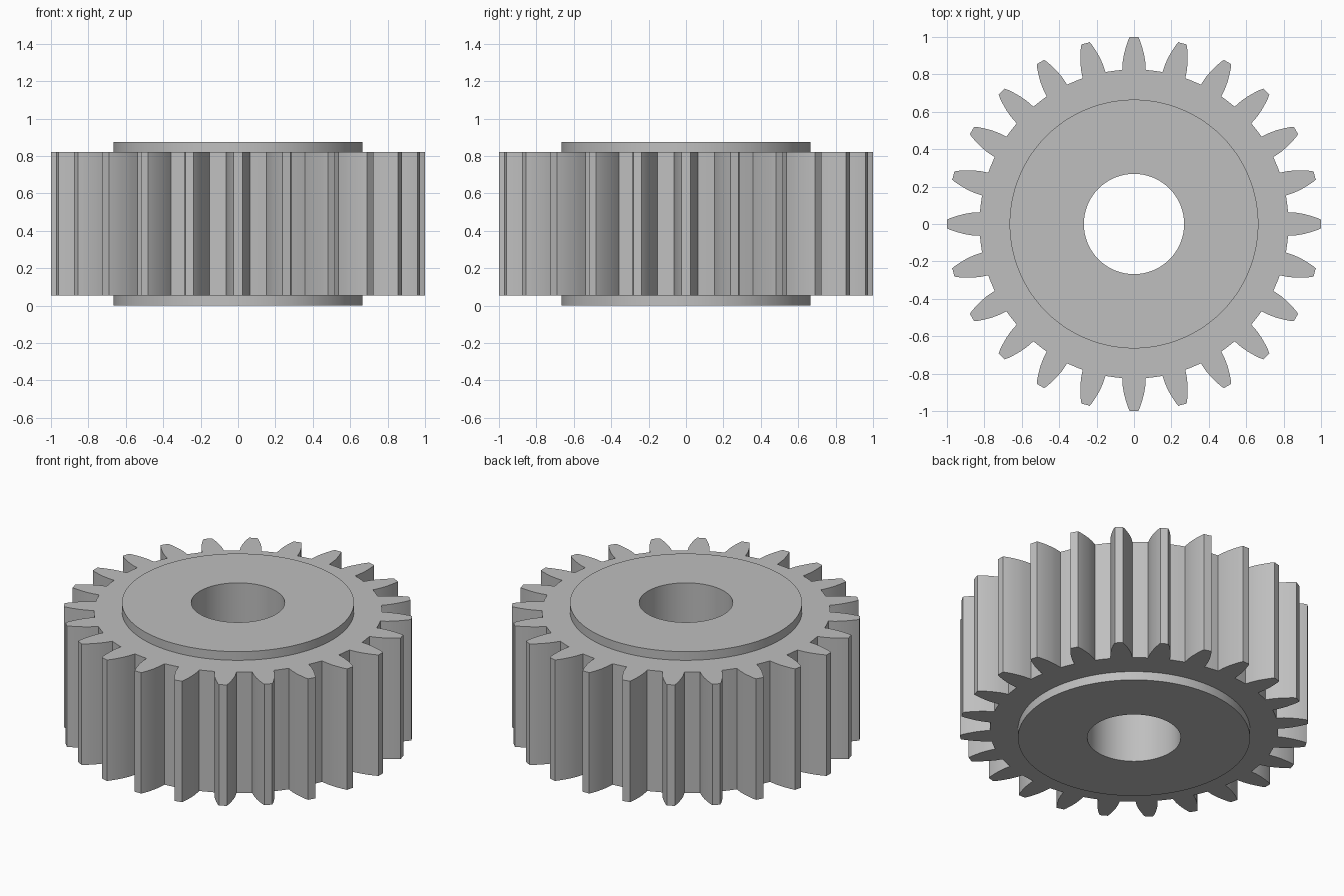
import bpy
import bmesh
from math import atan2, cos, hypot, pi, radians, sin

cube = bpy.data.objects.get("Cube")
if cube:
    bpy.data.objects.remove(cube)

TEETH = 24
HOLE_R, HUB_R, ROOT_R = 0.268, 0.665, 0.826
HEIGHT, RIM_BOTTOM, RIM_TOP = 0.875, 0.055, 0.82

# Tooth flank: distance along the tooth axis, half width
FLANK = [(0.824, 0.063), (0.87, 0.06), (0.91, 0.053),
         (0.95, 0.042), (0.98, 0.032), (1.0, 0.023)]

steel = bpy.data.materials.new("steel grey")
steel.use_nodes = True
grey = (0.52, 0.52, 0.52, 1)
steel.diffuse_color = grey
steel.node_tree.nodes["Principled BSDF"].inputs["Base Color"].default_value = grey


def tooth_outline():
    """Polar points (angle, radius) of the whole toothed edge."""
    half = [(atan2(w, d), hypot(d, w)) for d, w in FLANK]
    pitch = 2 * pi / TEETH
    root = half[0][0]
    gap = pitch - 2 * root
    tooth = [(-a, r) for a, r in half] + half[::-1]
    tooth += [(root + gap * k / 3, ROOT_R) for k in (1, 2)]
    return [(a + i * pitch, r) for i in range(TEETH) for a, r in tooth]


outline = tooth_outline()
bm = bmesh.new()


def ring(z, radius=None):
    """Loop of vertices: a circle, or the toothed edge if no radius is given."""
    return [bm.verts.new(((radius or r) * cos(a), (radius or r) * sin(a), z))
            for a, r in outline]


# Closed cross-section: bore, upper boss, toothed rim, lower boss
rings = [ring(0, HOLE_R), ring(HEIGHT, HOLE_R), ring(HEIGHT, HUB_R),
         ring(RIM_TOP, HUB_R), ring(RIM_TOP), ring(RIM_BOTTOM),
         ring(RIM_BOTTOM, HUB_R), ring(0, HUB_R)]
for k, lower in enumerate(rings):
    upper = rings[(k + 1) % len(rings)]
    for i in range(len(outline)):
        j = (i + 1) % len(outline)
        bm.faces.new((lower[i], lower[j], upper[j], upper[i]))
bmesh.ops.recalc_face_normals(bm, faces=bm.faces)

mesh = bpy.data.meshes.new("spur_gear")
bm.to_mesh(mesh)
bm.free()
mesh.materials.append(steel)
gear = bpy.data.objects.new("spur_gear", mesh)
bpy.context.collection.objects.link(gear)

# Smooth flanks and round walls, crisp edges
bpy.ops.object.select_all(action="DESELECT")
gear.select_set(True)
bpy.context.view_layer.objects.active = gear
bpy.ops.object.shade_smooth_by_angle(angle=radians(30))
